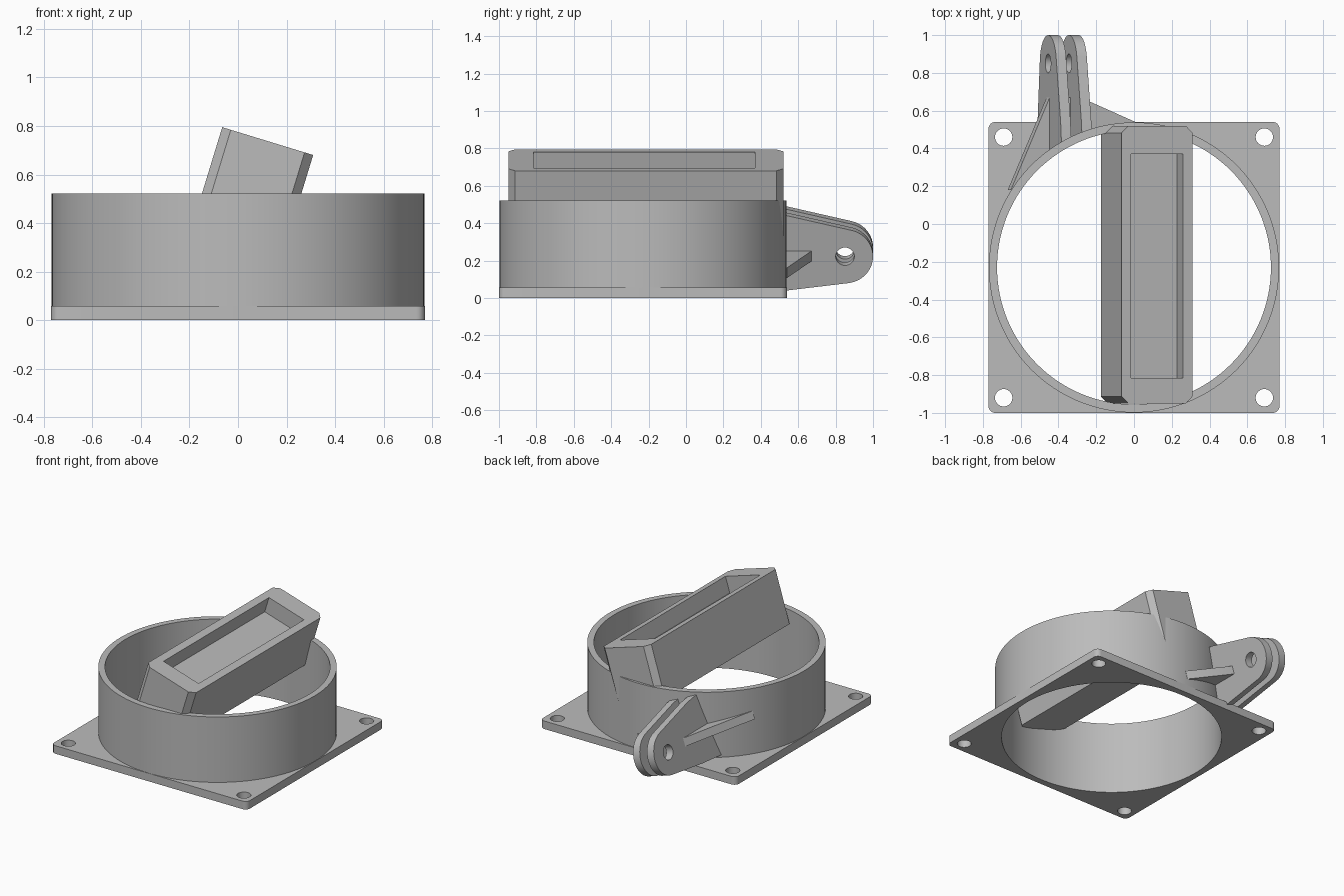
import bpy, bmesh, math
from mathutils import Matrix, Vector

if "Cube" in bpy.data.objects:
    bpy.data.objects.remove(bpy.data.objects["Cube"])

GREY = (0.5, 0.5, 0.5, 1.0)
mat = bpy.data.materials.new("plain_grey")
mat.use_nodes = True
mat.diffuse_color = GREY
mat.node_tree.nodes["Principled BSDF"].inputs["Base Color"].default_value = GREY

TILT = math.radians(17)
CENTRE = Vector((0, -0.23, 0))
UPRIGHT = Matrix.Identity(4)


def prism(name, outline, low, high, place=UPRIGHT, axis="z"):
    """Extrude a 2D outline along local z, or along local x for (y, z) outlines."""
    bm = bmesh.new()
    rings = []
    for level in (low, high):
        pts = [(a, b, level) if axis == "z" else (level, a, b) for a, b in outline]
        rings.append([bm.verts.new(place @ Vector(p)) for p in pts])
    n = len(outline)
    bm.faces.new(rings[0])
    bm.faces.new(rings[1])
    for i in range(n):
        j = (i + 1) % n
        bm.faces.new((rings[0][i], rings[0][j], rings[1][j], rings[1][i]))
    bmesh.ops.recalc_face_normals(bm, faces=bm.faces)
    mesh = bpy.data.meshes.new(name)
    bm.to_mesh(mesh)
    bm.free()
    mesh.materials.append(mat)
    obj = bpy.data.objects.new(name, mesh)
    bpy.context.collection.objects.link(obj)
    return obj


def circle(x, y, r, n=48):
    return [(x + r * math.cos(math.tau * i / n), y + r * math.sin(math.tau * i / n))
            for i in range(n)]


def rectangle(x0, x1, y0, y1, r=0.0, steps=1):
    """Rectangle with rounded (many steps) or chamfered (one step) corners."""
    if not r:
        return [(x0, y0), (x1, y0), (x1, y1), (x0, y1)]
    pts = []
    corners = [(x1 - r, y1 - r), (x0 + r, y1 - r), (x0 + r, y0 + r), (x1 - r, y0 + r)]
    for k, (cx, cy) in enumerate(corners):
        for s in range(steps + 1):
            a = math.pi / 2 * (k + s / steps)
            pts.append((cx + r * math.cos(a), cy + r * math.sin(a)))
    return pts


def cut(obj, cutter):
    """Subtract a cutter, then discard it."""
    cutter.hide_render = True
    mod = obj.modifiers.new("cut", "BOOLEAN")
    mod.operation = "DIFFERENCE"
    mod.solver = "EXACT"
    mod.object = cutter
    bpy.ops.object.select_all(action="DESELECT")
    bpy.context.view_layer.objects.active = obj
    obj.select_set(True)
    bpy.ops.object.modifier_apply(modifier=mod.name)
    bpy.data.objects.remove(cutter)


def bore(r):
    return prism("bore_cutter", circle(CENTRE.x, CENTRE.y, r, 128), -0.5, 1.5)


# Square base flange with rounded corners and four screw holes
flange = prism("base_flange", rectangle(-0.77, 0.77, -1.0, 0.54, 0.035, 6), 0, 0.057)
cut(flange, bore(0.75))
for sx in (-1, 1):
    for sy in (-1, 1):
        hole = circle(sx * 0.69, CENTRE.y + sy * 0.69, 0.046, 32)
        cut(flange, prism("screw_cutter", hole, -0.1, 0.2))

# Round duct wall
duct = prism("duct_ring", circle(CENTRE.x, CENTRE.y, 0.768, 128), 0, 0.522)
cut(duct, bore(0.725))

# Tilted box across the duct, with a shallow pocket in its top
box_place = Matrix.Translation((-0.065, 0, 0.795)) @ Matrix.Rotation(TILT, 4, "Y")
box = prism("tilted_box", rectangle(0, 0.392, -0.95, 0.52, 0.037), -0.376, 0, box_place)
cut(box, prism("pocket_cutter", rectangle(0.052, 0.34, -0.815, 0.37), -0.115, 0.1, box_place))

# Hinge mount at the back: two tapered prongs with a pivot hole
mount_place = Matrix.Translation((-0.455, 0.85, 0.272)) @ Matrix.Rotation(TILT, 4, "Y")
R = 0.15
upper, lower = math.radians(75.5), math.radians(82.5)
arc = [upper - (upper + lower) * i / 24 for i in range(25)]
prong_outline = [(R * math.cos(a), R * math.sin(a)) for a in arc]
prong_outline += [(-0.31, -0.19), (-0.55, -0.21), (-0.55, 0.26), (-0.31, 0.228)]
mount_parts = []
for name, start in (("right_prong", 0.0), ("left_prong", 0.115)):
    prong = prism(name, prong_outline, start, start + 0.055, mount_place, "x")
    cut(prong, prism("pivot_cutter", circle(0, 0, 0.05, 32), -0.1, 0.3, mount_place, "x"))
    mount_parts.append(prong)

# Cross web bracing the prongs against the duct
web_outline = [(0, -0.18), (0.17, -0.18), (0.475, -0.31), (0.475, -0.67), (-0.215, -0.67)]
mount_parts.append(prism("bracing_web", web_outline, -0.027, 0.03, mount_place))
for part in mount_parts:
    cut(part, bore(0.745))

# Smooth the round surfaces, keep the edges sharp
bpy.ops.object.select_all(action="DESELECT")
for obj in [flange, duct, box] + mount_parts:
    obj.select_set(True)
    bpy.context.view_layer.objects.active = obj
bpy.ops.object.shade_smooth_by_angle(angle=math.radians(25))
